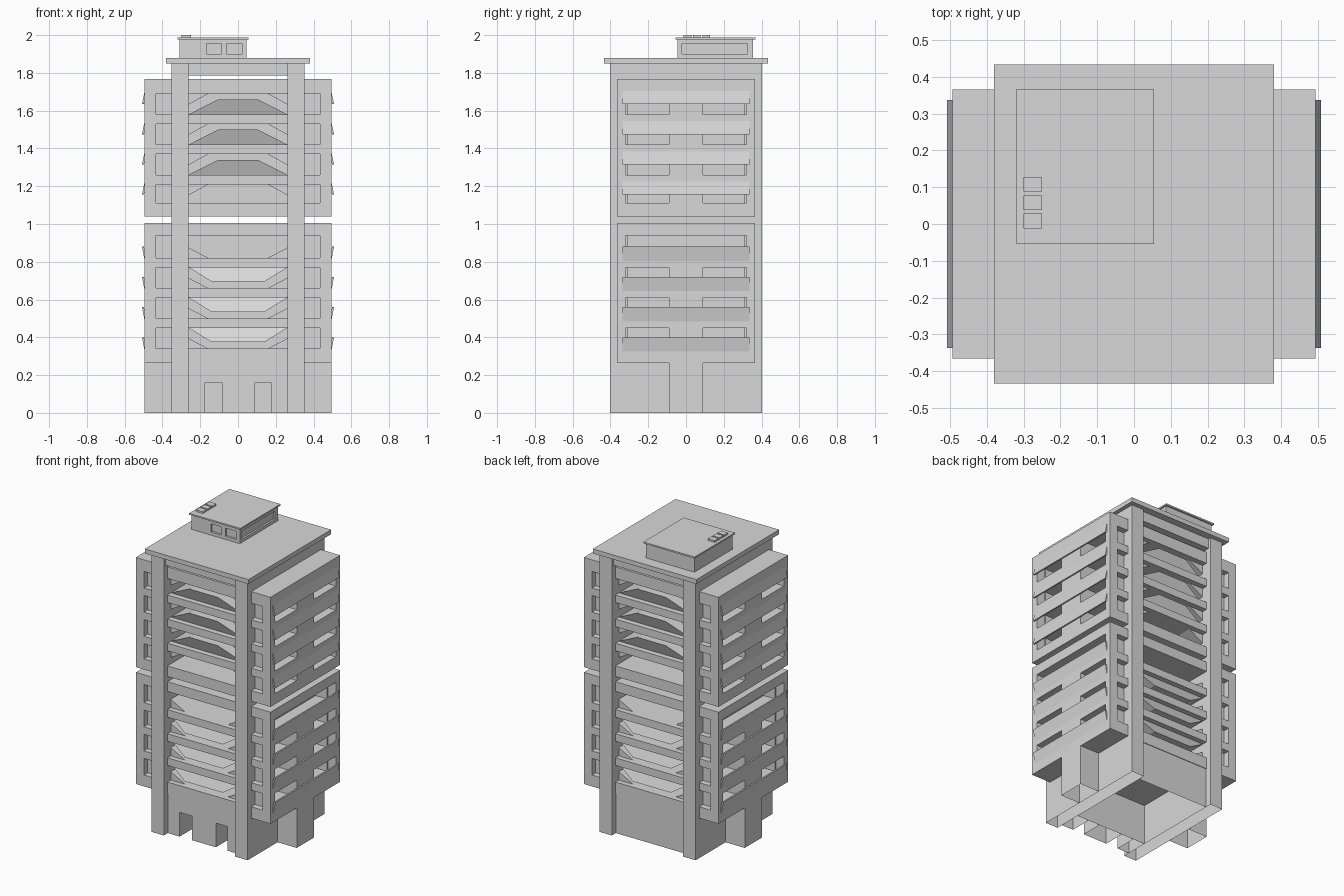
import bpy, bmesh

old = bpy.data.objects.get("Cube")
if old:
    bpy.data.objects.remove(old, do_unlink=True)

concrete = bpy.data.materials.new("pale_grey_concrete")
concrete.use_nodes = True
GREY = (0.69, 0.69, 0.69, 1)
concrete.diffuse_color = GREY
concrete.node_tree.nodes["Principled BSDF"].inputs["Base Color"].default_value = GREY


def finish(name, bm):
    mesh = bpy.data.meshes.new(name)
    bm.to_mesh(mesh)
    bm.free()
    mesh.materials.append(concrete)
    obj = bpy.data.objects.new(name, mesh)
    bpy.context.collection.objects.link(obj)
    return obj


def prism(name, pts, front, back, open_bottom=False):
    """Extrude an x-z outline along y; front and back give y for a height."""
    bm = bmesh.new()
    a = [bm.verts.new((x, front(z), z)) for x, z in pts]
    b = [bm.verts.new((x, back(z), z)) for x, z in pts]
    bm.faces.new(a)
    bm.faces.new(b[::-1])
    n = len(pts)
    sides = [bm.faces.new((a[i], b[i], b[(i + 1) % n], a[(i + 1) % n])) for i in range(n)]
    bmesh.ops.recalc_face_normals(bm, faces=bm.faces)
    if open_bottom:
        bmesh.ops.delete(bm, geom=[sides[0]], context="FACES_ONLY")
    return finish(name, bm)


def box(name, x0, x1, y0, y1, z0, z1, open_bottom=False):
    pts = [(x0, z0), (x1, z0), (x1, z1), (x0, z1)]
    return prism(name, pts, lambda z: y0, lambda z: y1, open_bottom)


def box_pair(name, x0, x1, *rest):
    box(name + "_left", x0, x1, *rest)
    box(name + "_right", -x1, -x0, *rest)


BAY, WALL, WING = 0.262, 0.353, 0.494      # half widths
DEPTH = 0.365                              # half depth of the floors
GROUND = 0.361                             # half depth of the ground floor

# Full-height side walls, roof beam and roof slab
box_pair("tall_wall", BAY, WALL, -0.403, 0.403, 0, 1.85, True)
box("roof_beam", -BAY, BAY, -0.385, 0.385, 1.785, 1.85)
box("roof_slab", -0.38, 0.38, -0.433, 0.433, 1.85, 1.88)

# Ground floor with two doorways in the front
box("ground_hall", -BAY, BAY, -0.215, GROUND, 0, 0.265, True)
box("door_lintel", -BAY, BAY, -GROUND, -0.215, 0.16, 0.265)
for i, (x0, x1) in enumerate([(-BAY, -0.175), (-0.085, 0.09), (0.175, BAY)]):
    box(f"door_pier_{i}", x0, x1, -GROUND, -0.215, 0, 0.16, True)
box_pair("ground_stair_block", WALL, WING, -0.09, 0.09, 0, 0.265, True)

# Two stacked blocks: bottom, top and the open storeys between the slabs
lower = (0.265, 1.005, [(0.34, 0.45), (0.50, 0.61), (0.66, 0.77), (0.82, 0.94)])
upper = (1.04, 1.767, [(1.11, 1.21), (1.26, 1.37), (1.42, 1.53), (1.58, 1.69)])


def louver(name, z_in, z_out):
    """Slanted side plate, leaning out towards z_out."""
    for side, s in (("left", 1), ("right", -1)):
        pts = [(s * 0.485, z_in), (s * 0.494, z_in), (s * 0.508, z_out), (s * 0.498, z_out)]
        prism(f"{name}_{side}", pts, lambda z: -0.337, lambda z: 0.337)


for label, (bottom, top, storeys) in (("lower", lower), ("upper", upper)):
    edges = [bottom] + [z for s in storeys for z in s] + [top]
    for i in range(0, len(edges), 2):
        box(f"{label}_floor_slab_{i // 2}", -WING, WING, -DEPTH, DEPTH, edges[i], edges[i + 1])
    for i, (z0, z1) in enumerate(storeys):
        tag = f"{label}_{i}"
        box(f"core_{tag}", -BAY, BAY, -0.15, 0.15, z0, z1)
        # Corner posts with a recessed end wall beside each
        for s, end in ((-1, "front"), (1, "back")):
            y0, y1 = sorted((s * 0.32, s * DEPTH))
            box_pair(f"corner_post_{end}_{tag}", 0.435, WING, y0, y1, z0, z1)
            y0, y1 = sorted((s * 0.31, s * 0.325))
            box_pair(f"end_wall_{end}_{tag}", WALL, 0.435, y0, y1, z0, z1)
        if z1 != 0.94:
            box_pair(f"wing_block_{tag}", WALL, WING, -0.09, 0.09, z0, z1)
        if label == "upper":
            louver(f"louver_{tag}", z1 + 0.015, z1 - 0.055)
        else:
            louver(f"louver_{tag}", z0 - 0.015, z0 + 0.06)


def folded_floor(name, z_end, half_flat, rise):
    """Three-sided vault in the bay; its ends lean back from the crown."""
    crown = z_end + rise
    pts = [(-BAY, z_end), (-half_flat, crown), (half_flat, crown), (BAY, z_end)]
    prism(name, pts, lambda z: -0.36 + 0.4 * abs(crown - z),
          lambda z: 0.36 - 0.4 * abs(crown - z))


def haunches(name, z_slab, drop):
    """Pair of sloping corners where a slab meets the tall walls."""
    for side, s in (("left", 1), ("right", -1)):
        pts = [(s * BAY, z_slab + drop), (s * 0.157, z_slab), (s * BAY, z_slab)]
        prism(f"{name}_{side}", pts, lambda z: -0.33, lambda z: 0.33)


# Arched floors above, bowl-shaped floors below, with their haunches
for i, z in enumerate((1.58, 1.42, 1.26)):
    folded_floor(f"arched_floor_{i}", z, 0.105, 0.08)
for i, z in enumerate((0.77, 0.61, 0.45)):
    folded_floor(f"bowl_floor_{i}", z, 0.14, -0.075)
for i, z in enumerate((1.69, 1.53, 1.37, 1.21)):
    haunches(f"upper_haunch_{i}", z, -0.058)
for i, z in enumerate((0.82, 0.66, 0.50, 0.34)):
    haunches(f"lower_haunch_{i}", z, 0.055)

# Roof house with recessed windows, cap and small roof units
house = box("roof_house", -0.31, 0.045, -0.045, 0.355, 1.88, 1.98)
windows = [(-0.168, -0.088, -0.06, -0.03), (-0.062, 0.022, -0.06, -0.03),
           (0.033, 0.06, -0.02, 0.325)]
for w in windows:
    cutter = box("window_cutter", *w, 1.9, 1.955)
    cutter.hide_render = True
    mod = house.modifiers.new("window", "BOOLEAN")
    mod.operation = "DIFFERENCE"
    mod.solver = "EXACT"
    mod.object = cutter
    bpy.context.view_layer.objects.active = house
    bpy.ops.object.modifier_apply(modifier=mod.name)
    bpy.data.objects.remove(cutter, do_unlink=True)
box("roof_house_cap", -0.32, 0.055, -0.055, 0.367, 1.978, 1.988)
for i in range(3):
    y = -0.012 + 0.05 * i
    box(f"roof_unit_{i}", -0.3, -0.25, y, y + 0.04, 1.988, 2.0)
